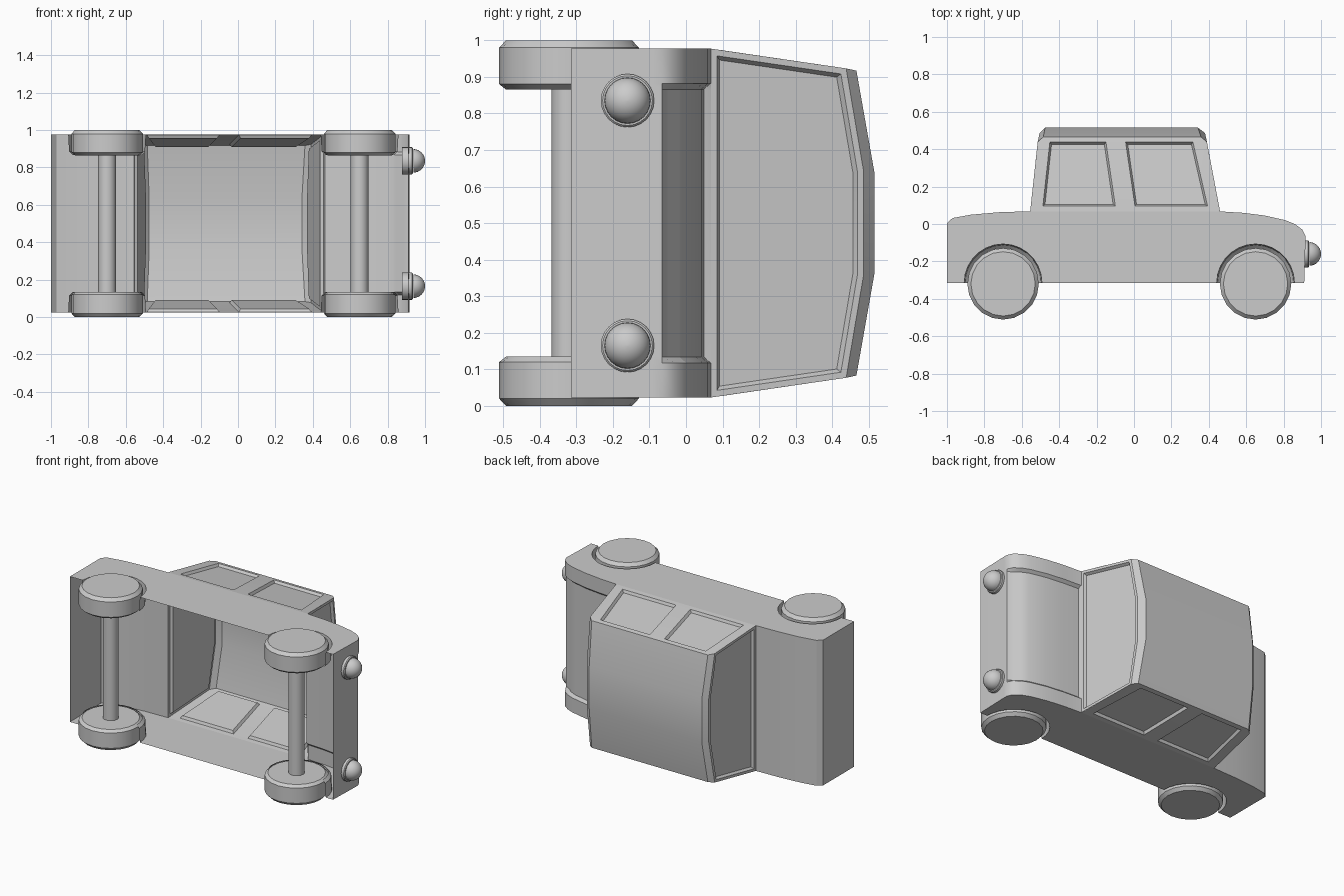
import bpy, bmesh
from math import sin, cos, pi, radians
from mathutils import Vector

if "Cube" in bpy.data.objects:
    bpy.data.objects.remove(bpy.data.objects["Cube"])

# The car lies on its side: length on x, roof towards +y, width on z
Z0, Z1 = 0.023, 0.977
AXLES = (-0.70, 0.65)
WY = -0.32


def finish(bm, name, angle=30):
    me = bpy.data.meshes.new(name)
    bm.to_mesh(me)
    bm.free()
    ob = bpy.data.objects.new(name, me)
    bpy.context.collection.objects.link(ob)
    bpy.ops.object.select_all(action='DESELECT')
    ob.select_set(True)
    bpy.context.view_layer.objects.active = ob
    bpy.ops.object.shade_smooth_by_angle(angle=radians(angle))
    return ob


def lathe(name, profile, sides, place):
    """Turn (radius, height) points round an axis; place maps local to world."""
    bm = bmesh.new()
    rings = [[bm.verts.new(place(r * cos(2 * pi * i / sides), r * sin(2 * pi * i / sides), h))
              for i in range(sides)] for r, h in profile]
    for a, b in zip(rings, rings[1:]):
        for i in range(sides):
            j = (i + 1) % sides
            bm.faces.new((a[i], a[j], b[j], b[i]))
    bm.faces.new(rings[0])
    bm.faces.new(rings[-1])
    bmesh.ops.remove_doubles(bm, verts=bm.verts, dist=1e-5)
    bmesh.ops.recalc_face_normals(bm, faces=bm.faces)
    return finish(bm, name)


# Body shell, open underneath
bm = bmesh.new()


def face(*pts):
    return bm.faces.new([bm.verts.new(p) for p in pts])


rear = [(-1, -0.315), (-1, 0.005), (-0.97, 0.032), (-0.87, 0.05), (-0.72, 0.063), (-0.555, 0.068)]
front = [(0.46, 0.068), (0.464, 0.067), (0.58, 0.06), (0.70, 0.045), (0.81, 0.02), (0.86, 0.0),
         (0.90, -0.03), (0.917, -0.065), (0.917, -0.09), (0.91, -0.315)]


def arch(cx, r, n=14):
    return [(cx + r * cos(pi * i / n), WY + 0.005 + r * sin(pi * i / n)) for i in range(n + 1)]


# Lower sides with wheel arches and inner arch liners
outline = rear + front + arch(AXLES[1], 0.208) + arch(AXLES[0], 0.208)
for z, s in ((Z0, 1), (Z1, -1)):
    face(*[(x, y, z) for x, y in outline])
    for cx in AXLES:
        loops = [[(x, y, z + s * d) for x, y in arch(cx, r)]
                 for r, d in ((0.208, 0), (0.203, 0.092), (0.185, 0.11))]
        for a, b in zip(loops, loops[1:]):
            for i in range(len(a) - 1):
                face(a[i], a[i + 1], b[i + 1], b[i])

# Rear deck, and front deck with a sunken bonnet
for a, b in zip(rear, rear[1:]):
    face((*a, Z0), (*b, Z0), (*b, Z1), (*a, Z1))
sunk = [front[0]] + [(x - 0.018 * max(0, (x - 0.78) / 0.12), y - 0.018) for x, y in front[1:7]] + front[7:]
sections = [(Z0, front), (0.118, front), (0.134, sunk), (0.866, sunk), (0.882, front), (Z1, front)]
for (za, pa), (zb, pb) in zip(sections, sections[1:]):
    for i in range(len(front) - 1):
        face((*pa[i], za), (*pa[i + 1], za), (*pb[i + 1], zb), (*pb[i], zb))

# Cabin sides as a grid whose large cells become windows
rows = [(0.068, Z1, (-0.555, -0.49, -0.10, 0.005, 0.395, 0.46)),
        (0.097, 0.973, (-0.552, -0.487, -0.10, 0.005, 0.393, 0.4545)),
        (0.438, 0.923, (-0.515, -0.45, -0.15, -0.045, 0.315, 0.39)),
        (0.466, 0.917, (-0.485, -0.45, -0.15, -0.045, 0.315, 0.358))]
windows, screens = [], []
for mir in (False, True):
    g = [[(x, y, 1 - z if mir else z) for x in xs] for y, z, xs in rows]
    for r in range(3):
        for c in range(5):
            f = face(g[r][c], g[r][c + 1], g[r + 1][c + 1], g[r + 1][c])
            if r == 1 and c in (1, 3):
                windows.append(f)

# Windscreen, rear screen, chamfered roof ends
roof_ends = []
for xb, xc, xt, xe, xm in ((0.46, 0.39, 0.38, 0.358, 0.342), (-0.555, -0.515, -0.505, -0.485, -0.475)):
    low = [(xc, 0.438, 0.923), (xt, 0.486, 0.64), (xt, 0.486, 0.36), (xc, 0.438, 0.077)]
    top = [(xe, 0.466, 0.917), (xm, 0.515, 0.64), (xm, 0.515, 0.36), (xe, 0.466, 0.083)]
    screens.append(face((xb, 0.068, Z0), (xb, 0.068, Z1), *low))
    for i in range(3):
        face(low[i], low[i + 1], top[i + 1], top[i])
    roof_ends.append(top)
# Roof
a, b = roof_ends
for i in range(3):
    face(a[i], a[i + 1], b[i + 1], b[i])

# Face everything outwards, then press in the windows
bm.normal_update()
mid = Vector((-0.05, -0.1, 0.5))
for f in bm.faces:
    if f.normal.dot(f.calc_center_median() - mid) < 0:
        f.normal_flip()
bmesh.ops.remove_doubles(bm, verts=bm.verts, dist=1e-4)
bm.normal_update()
bmesh.ops.inset_individual(bm, faces=screens, thickness=0.017, use_even_offset=True)
bmesh.ops.inset_individual(bm, faces=windows + screens, thickness=0.01, depth=-0.016, use_even_offset=True)
finish(bm, "body_shell")

# Wheels and axles
for cx, end in zip(AXLES, ("rear", "front")):
    for side, fn in (("left", lambda h: h), ("right", lambda h: 1 - h)):
        lathe(f"{end}_{side}_wheel", [(0.172, 0), (0.191, 0.02), (0.191, 0.12), (0.172, 0.135)], 20,
              lambda u, v, h: (cx + u, WY + v, fn(h)))
    lathe(f"{end}_axle", [(0.048, 0.12), (0.048, 0.88)], 16, lambda u, v, h: (cx + u, WY + v, h))

# Headlights: a rim and a domed lens
for z, side in ((0.165, "left"), (0.835, "right")):
    def at(u, v, h):
        return (h, -0.16 + u, z + v)
    lathe(f"{side}_headlight_rim", [(0.073, 0.877), (0.073, 0.93), (0.068, 0.935)], 24, at)
    lathe(f"{side}_headlight_lens", [(max(0.0005, 0.063 * cos(t * pi / 16)), 0.937 + 0.063 * sin(t * pi / 16))
                                     for t in range(9)], 24, at)
